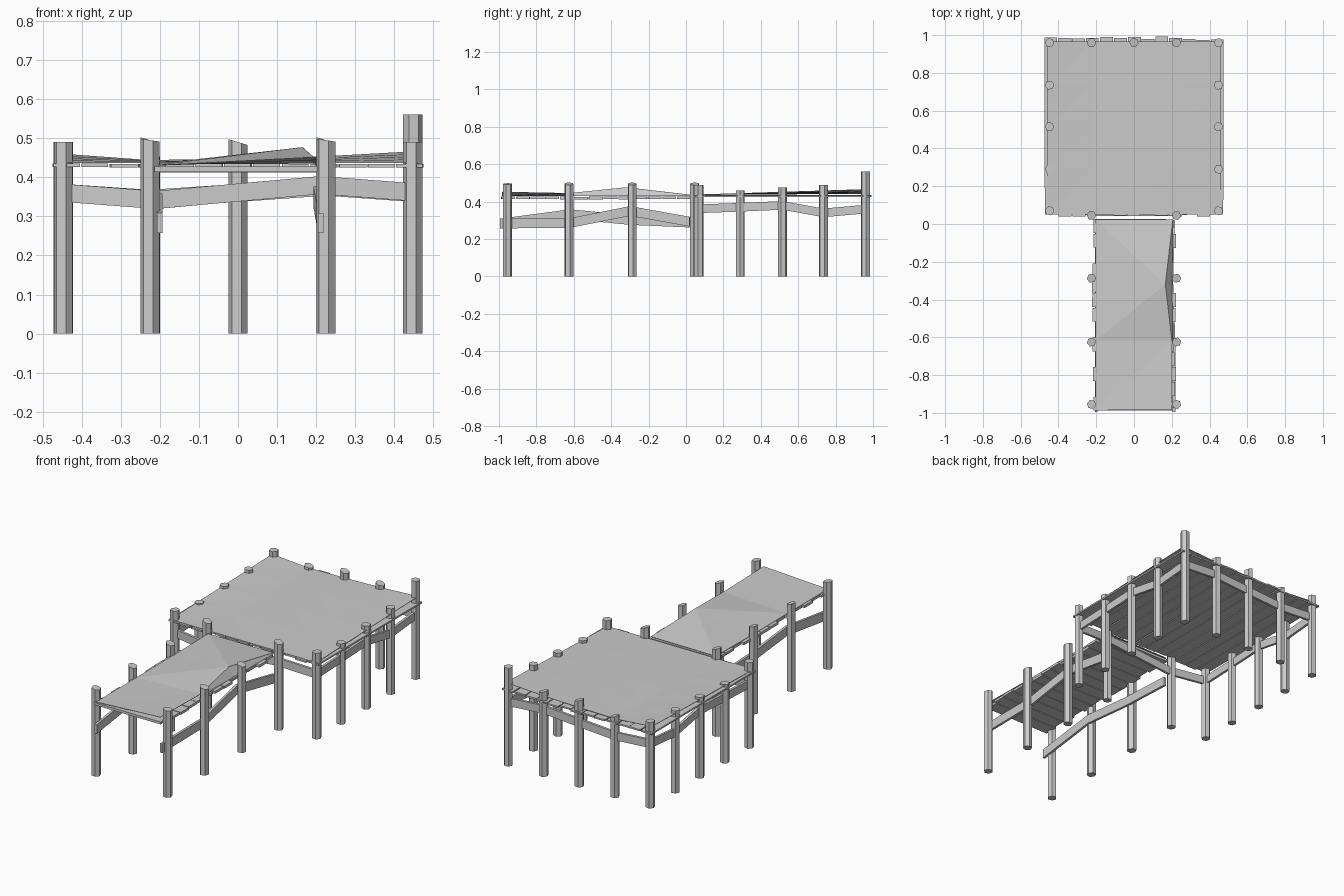
import bpy, bmesh, math, random
from mathutils import Matrix

random.seed(4)
if "Cube" in bpy.data.objects:
    bpy.data.objects.remove(bpy.data.objects["Cube"])

wood = bpy.data.materials.new("weathered grey")
wood.use_nodes = True
GREY = (0.6, 0.6, 0.6, 1)
wood.diffuse_color = GREY
wood.node_tree.nodes["Principled BSDF"].inputs["Base Color"].default_value = GREY


def finish(name, bm, thickness=0):
    """Turn a bmesh into a flat-shaded object, optionally solidified."""
    bmesh.ops.recalc_face_normals(bm, faces=bm.faces)
    mesh = bpy.data.meshes.new(name)
    bm.to_mesh(mesh)
    bm.free()
    mesh.materials.append(wood)
    obj = bpy.data.objects.new(name, mesh)
    bpy.context.collection.objects.link(obj)
    if thickness:
        mod = obj.modifiers.new("thickness", 'SOLIDIFY')
        mod.thickness, mod.offset = thickness, 0
    return obj


def post(name, x, y, height, slope=0.0):
    """Six-sided post with an optionally slanted top."""
    bm = bmesh.new()
    turn = Matrix.Rotation(random.uniform(0.2, 0.8), 4, 'Z')
    bmesh.ops.create_cone(bm, cap_ends=True, segments=6, radius1=0.025, radius2=0.025,
                          depth=height, matrix=Matrix.Translation((x, y, height / 2)) @ turn)
    for v in bm.verts:
        if v.co.z > height / 2:
            v.co.z -= slope * (v.co.x - x)
    finish(name, bm)


def beam(name, points, height=0.046):
    """Bent board that runs from post to post."""
    bm = bmesh.new()
    rows = [[bm.verts.new((x, y, z + s * height / 2)) for s in (-1, 1)] for x, y, z in points]
    for a, b in zip(rows, rows[1:]):
        bm.faces.new((a[0], b[0], b[1], a[1]))
    finish(name, bm, 0.014)


def planks(name, count, across, along, z, thick, lengthwise_y):
    """Row of boards with ragged ends and narrow gaps."""
    bm = bmesh.new()
    width = (across[1] - across[0]) / count
    for i in range(count):
        a = across[0] + (i + 0.5) * width
        start = along[0] + random.uniform(-0.008, 0.012)
        end = along[1] + random.uniform(-0.012, 0.008)
        mid, length = (start + end) / 2, end - start
        pos, size = (a, mid), (width - 0.005, length)
        if not lengthwise_y:
            pos, size = pos[::-1], size[::-1]
        mat = (Matrix.Translation((*pos, z + random.uniform(-0.001, 0.001)))
               @ Matrix.Rotation(random.uniform(-0.004, 0.004), 4, 'Z')
               @ Matrix.Diagonal((*size, thick, 1)))
        bmesh.ops.create_cube(bm, size=1, matrix=mat)
    finish(name, bm)


def sheet(name, rows):
    """Uneven covering surface from rows of points."""
    bm = bmesh.new()
    grid = [[bm.verts.new(p) for p in row] for row in rows]
    for a, b in zip(grid, grid[1:]):
        for i in range(len(a) - 1):
            bm.faces.new((a[i], a[i + 1], b[i + 1], b[i]))
    bmesh.ops.triangulate(bm, faces=bm.faces)
    finish(name, bm, 0.002)


# Platform posts
SIDE = 0.447
ys = [0.07, 0.29, 0.515, 0.735, 0.96]
right_tops = [0.49, 0.46, 0.475, 0.49, 0.56]
left_tops = [0.49, 0.45, 0.462, 0.47, 0.49]
for i, y in enumerate(ys):
    post(f"platform_post_left_{i}", SIDE, y, right_tops[i])
    post(f"platform_post_right_{i}", -SIDE, y, left_tops[i])
for i, (x, h) in enumerate([(-0.225, 0.46), (0, 0.49), (0.225, 0.48)]):
    post(f"back_post_{i}", x, 0.96, h, 0.3)

# Walkway posts
walk_ys = [-0.955, -0.625, -0.287, 0.045]
for i, y in enumerate(walk_ys):
    for side, x in (("left", 0.225), ("right", -0.225)):
        post(f"walkway_post_{side}_{i}", x, y, 0.495, 0.3 if i else 0.15)

# Beams round the platform
side_z = [0.362, 0.37, 0.38, 0.34, 0.36]
for side, x in (("left", SIDE), ("right", -SIDE)):
    beam(f"platform_beam_{side}", [(x, y, z) for y, z in zip(ys, side_z)])
beam("platform_beam_front", [(-SIDE, 0.07, 0.36), (-0.21, 0.05, 0.342),
                             (0.21, 0.05, 0.38), (SIDE, 0.07, 0.362)])
beam("platform_beam_back", [(-SIDE, 0.96, 0.36), (-0.225, 0.96, 0.345), (0, 0.96, 0.36),
                            (0.225, 0.96, 0.376), (SIDE, 0.96, 0.36)])

# Beams along the walkway
beam("walkway_beam_left", [(0.212, -0.995, 0.283), (0.212, -0.62, 0.286),
                           (0.2, -0.3, 0.35), (0.21, 0.02, 0.293)], 0.052)
beam("walkway_beam_right", [(-0.2, -0.995, 0.283), (-0.2, -0.62, 0.333),
                            (-0.2, -0.3, 0.302), (-0.2, 0.02, 0.288)], 0.052)

# Boards
planks("platform_planks", 13, (-0.476, 0.476), (0.045, 0.985), 0.43, 0.009, True)
planks("walkway_planks", 13, (-0.99, 0.028), (-0.215, 0.215), 0.42, 0.014, False)

# Platform covering, rising towards the back
xs = [-0.46, -0.225, 0, 0.225, 0.46]
back_z = [0.46, 0.443, 0.447, 0.453, 0.466]
sheet("platform_cover", [[(x, y, 0.437 + (bz - 0.437) * (y - 0.05) / 0.915)
                          for x, bz in zip(xs, back_z)]
                         for y in (0.05, 0.29, 0.515, 0.735, 0.965)])

# Walkway covering, with a raised fold on one side
sheet("walkway_cover", [
    [(-0.205, -0.985, 0.431), (0.2, -0.985, 0.452)],
    [(-0.205, -0.62, 0.431), (0.2, -0.62, 0.445)],
    [(-0.205, -0.29, 0.431), (0.165, -0.32, 0.476)],
    [(-0.205, 0.025, 0.434), (0.205, 0.025, 0.436)]])
sheet("walkway_fold", [
    [(0.2, -0.62, 0.445), (0.165, -0.32, 0.476), (0.205, 0.025, 0.436)],
    [(0.205, -0.62, 0.43), (0.2, -0.32, 0.43), (0.208, 0.025, 0.43)]])
